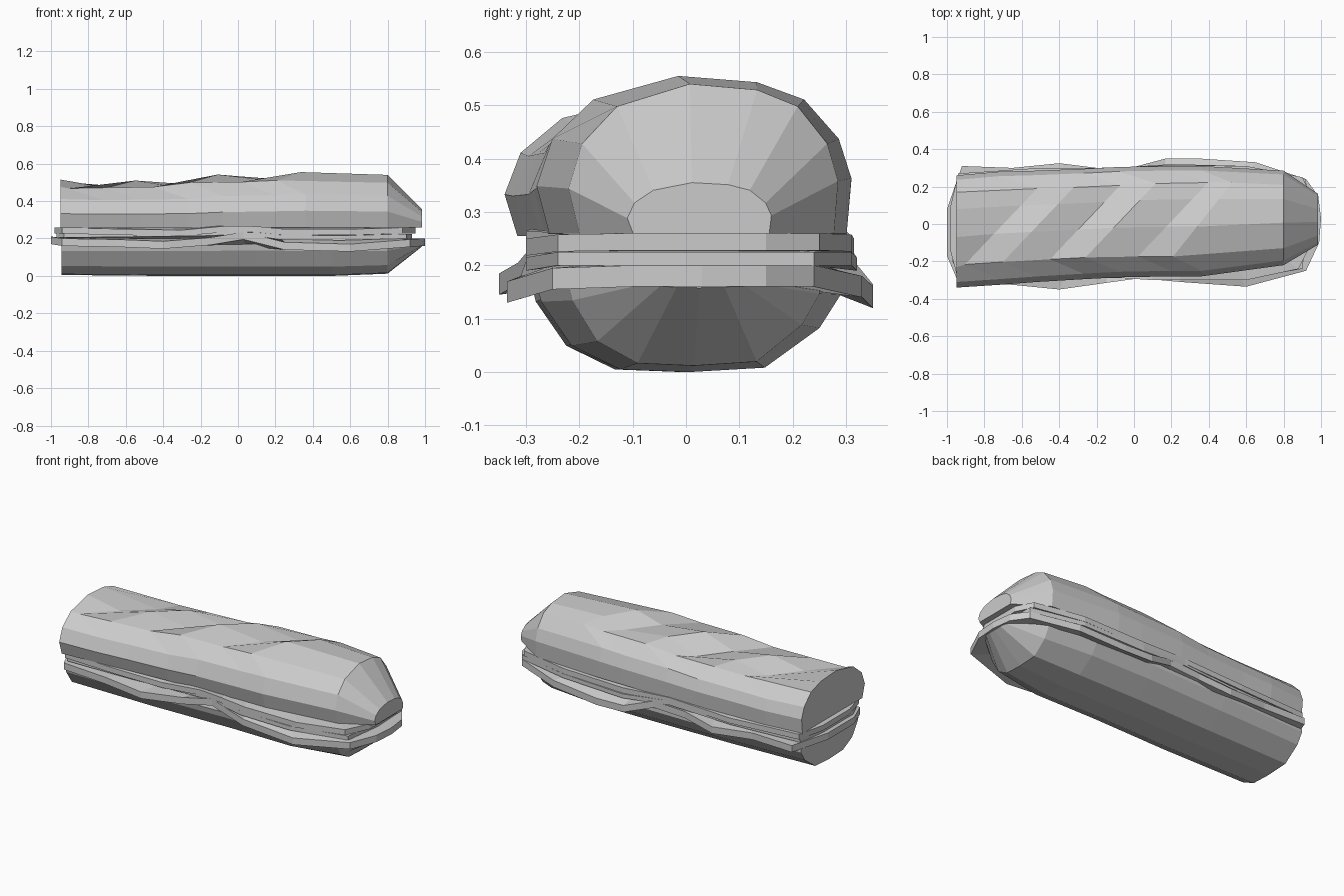
import bpy, bmesh


def make(name, verts, faces):
    me = bpy.data.meshes.new(name)
    me.from_pydata(verts, [], faces)
    bm = bmesh.new()
    bm.from_mesh(me)
    bmesh.ops.recalc_face_normals(bm, faces=bm.faces)
    bm.to_mesh(me)
    bm.free()
    ob = bpy.data.objects.new(name, me)
    bpy.context.collection.objects.link(ob)
    return ob


def bun(name, profile, stations):
    """Loft a (u, v) profile through (x, ymin, ymax, z cut, z crust, slash skew, dip)."""
    n = len(profile)
    verts, faces = [], []
    for x, y0, y1, zc, zt, skew, dip in stations:
        half = (y1 - y0) / 2
        for u, v in profile:
            sx = skew * u * half if v > 0.8 else 0
            drop = dip if v > 0.9 else 0
            verts.append((x + sx, (y0 + y1) / 2 + u * half, zc + (zt - zc) * v - drop))
    for s in range(len(stations) - 1):
        for i in range(n):
            j = (i + 1) % n
            faces.append((s * n + i, s * n + j, (s + 1) * n + j, (s + 1) * n + i))
    faces.append(tuple(range(n)))
    faces.append(tuple(range((len(stations) - 1) * n, len(stations) * n)))
    return make(name, verts, faces)


def slab(name, outline, core, thick):
    """Floppy sheet: flat core with a wavy rim given as (x, y, z of the top)."""
    n = len(outline)
    verts = []
    for dz in (0, -thick):
        verts += [(x * 0.9, y * 0.75, core + dz) for x, y, z in outline]
        verts += [(x, y, z + dz) for x, y, z in outline]
    faces = [tuple(range(n)), tuple(range(2 * n, 3 * n))]
    for i in range(n):
        j = (i + 1) % n
        for a, b in ((0, n), (n, 3 * n), (2 * n, 3 * n)):
            faces.append((a + i, a + j, b + j, b + i))
    return make(name, verts, faces)


# Top bun with diagonal slashes in the crust
bun("top_bun",
    [(-.92, 0), (-1, .3), (-.9, .6), (-.64, .85), (-.1, 1), (.4, .96),
     (.7, .85), (.92, .6), (1, .35), (.97, 0)],
    [(-.95, -.34, .26, .255, .515, 0, 0), (-.72, -.325, .28, .255, .505, .95, .04),
     (-.52, -.31, .285, .255, .51, .95, 0), (-.27, -.295, .295, .255, .515, .95, .045),
     (-.08, -.285, .305, .255, .542, .95, 0), (.2, -.28, .31, .26, .545, .95, .035),
     (.36, -.28, .31, .26, .555, .8, 0), (.8, -.22, .285, .26, .54, 0, 0),
     (.985, -.11, .16, .26, .355, 0, 0)])

# Bottom bun
bun("bottom_bun",
    [(-1, 0), (-.97, .2), (-.77, .7), (-.45, .97), (0, 1), (.5, .95),
     (.86, .5), (1, .12), (1, 0)],
    [(-.945, -.29, .26, .165, .005, 0, 0), (-.4, -.29, .28, .165, 0, 0, 0),
     (.1, -.28, .29, .17, 0, 0, 0), (.5, -.28, .29, .165, 0, 0, 0),
     (.8, -.22, .25, .165, .012, 0, 0), (.985, -.07, .12, .17, .158, 0, 0)])

# Lettuce leaf: widest sheet with a drooping wavy rim
slab("lettuce",
     [(-1, -.17, .21), (-.94, -.31, .2), (-.65, -.325, .195), (-.4, -.35, .185),
      (-.15, -.315, .205), (.03, -.29, .235), (.25, -.31, .18), (.6, -.335, .17),
      (.92, -.25, .195), (.99, -.1, .2), (1, .03, .2), (.985, .15, .2), (.92, .24, .2),
      (.65, .33, .18), (.35, .35, .16), (.17, .35, .165), (0, .305, .22),
      (-.2, .3, .21), (-.4, .325, .18), (-.65, .3, .2), (-.92, .31, .2),
      (-1, .08, .21)],
     .2, .04)

# Cheese slice
slab("cheese",
     [(-.97, -.2, .23), (-.93, -.29, .23), (-.5, -.29, .235), (-.15, -.28, .24),
      (.03, -.29, .25), (.22, -.3, .22), (.55, -.3, .215), (.9, -.24, .225),
      (.93, 0, .225), (.92, .24, .225), (.6, .31, .225), (.2, .32, .215),
      (-.1, .3, .245), (-.5, .29, .23), (-.94, .26, .23), (-.97, .1, .23)],
     .225, .025)

# Meat slice
slab("meat",
     [(-.98, -.15, .258), (-.94, -.3, .258), (-.6, -.3, .25), (-.3, -.29, .245),
      (-.05, -.29, .268), (.1, -.3, .265), (.25, -.3, .25), (.6, -.3, .25),
      (.88, -.24, .258), (.95, -.1, .26), (.95, .15, .26), (.9, .25, .26),
      (.6, .31, .258), (.2, .315, .25), (-.1, .3, .265), (-.5, .3, .25),
      (-.94, .27, .258), (-.98, .1, .258)],
     .26, .032)
